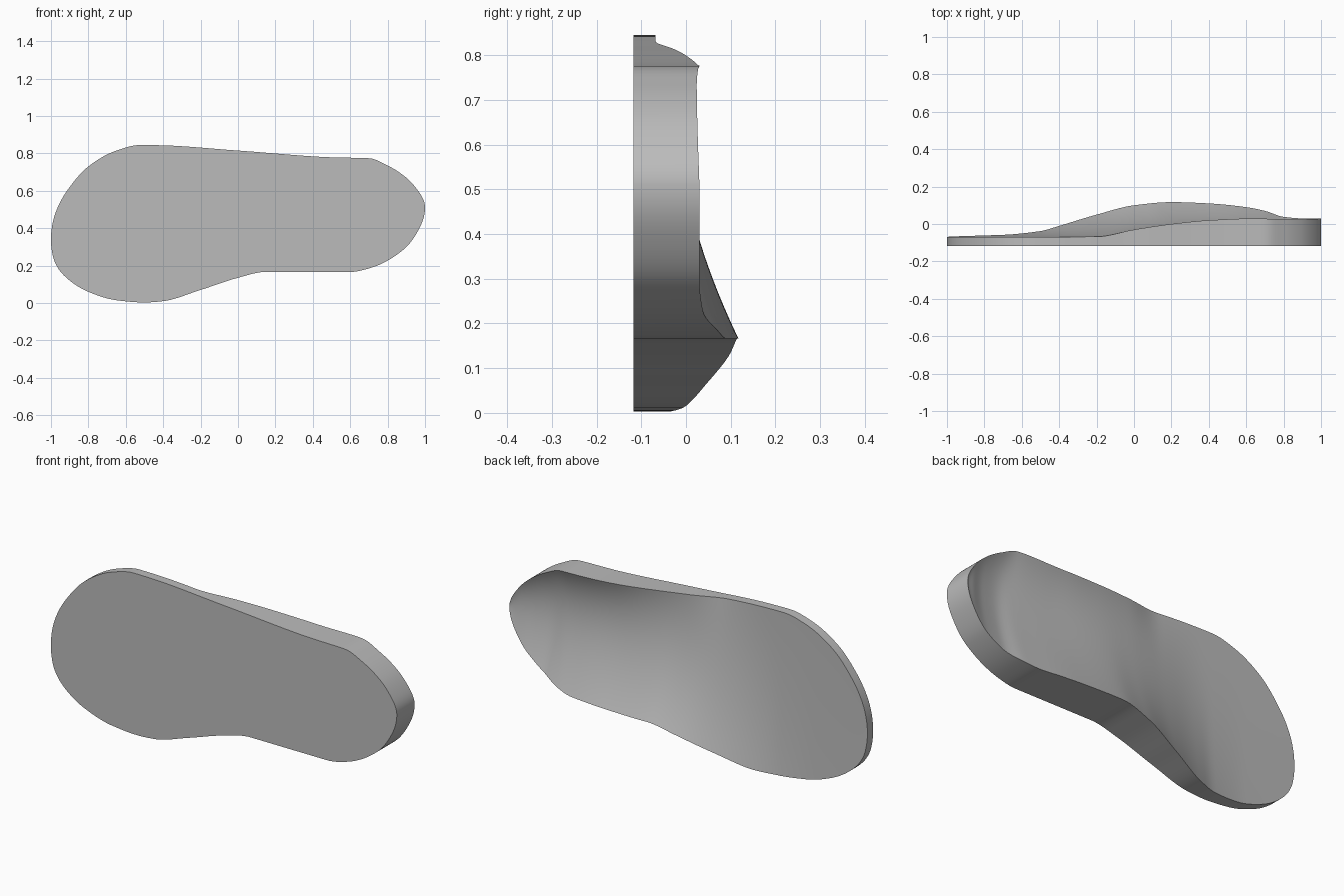
import bpy, bmesh, math

cube = bpy.data.objects.get("Cube")
if cube:
    bpy.data.objects.remove(cube, do_unlink=True)

FRONT = -0.117        # flat underside plane
COLS, ROWS = 110, 36

# Outline seen from the sole: (x, z)
upper = [(-1, .34), (-.98, .47), (-.9, .62), (-.8, .73), (-.65, .815), (-.52, .845),
         (-.4, .843), (0, .815), (.5, .779), (.7, .774), (.8, .735), (.9, .67), (.97, .59), (1, .51)]
lower = [(-1, .34), (-.98, .22), (-.9, .12), (-.8, .06), (-.65, .015), (-.5, .003), (-.4, .01),
         (-.2, .07), (0, .135), (.15, .167), (.6, .166), (.7, .185), (.89, .29), (.97, .4), (1, .51)]
# Heights of the arch rim, outer rim and footbed: (x, y)
arch_rim = [(-1, -.07), (-.7, -.058), (-.5, -.038), (-.4, -.01), (-.2, .05), (0, .1), (.2, .117),
            (.4, .11), (.6, .09), (.7, .07), (.8, .038), (.9, .03), (1, .03)]
outer_rim = [(-1, -.07), (-.2, -.068), (0, -.03), (.2, 0), (.4, .02), (.65, .03), (.8, .024), (1, .03)]
footbed = [(-1, -.07), (-.45, -.068), (-.1, -.045), (.2, -.035), (.5, -.045), (.75, -.05),
           (.88, -.025), (.96, .01), (1, .03)]


def angle(x):
    return math.acos(max(-1, min(1, -x)))


def curve(points, x):
    """Monotone cubic through the points, in an angle that rounds both ends."""
    u = [angle(p[0]) for p in points]
    v = [p[1] for p in points]
    n = len(points)
    d = [(v[i + 1] - v[i]) / (u[i + 1] - u[i]) for i in range(n - 1)]
    m = [d[0]] + [2 * a * b / (a + b) if a * b > 0 else 0 for a, b in zip(d, d[1:])] + [d[-1]]
    a = angle(x)
    k = max(i for i in range(n - 1) if u[i] <= a + 1e-9)
    h = u[k + 1] - u[k]
    t = (a - u[k]) / h
    return (v[k] * (1 + 2 * t) * (1 - t) ** 2 + h * m[k] * t * (1 - t) ** 2
            + v[k + 1] * t * t * (3 - 2 * t) + h * m[k + 1] * t * t * (t - 1))


def height(x, t):
    """Cupped footbed: a wide rise to the arch, a tight one to the outer rim."""
    bed = curve(footbed, x)
    return (bed + (curve(arch_rim, x) - bed) * (1 - t) ** 2
            + (curve(outer_rim, x) - bed) * t ** 4)


bm = bmesh.new()
grid, low_edge, high_edge = [], [], []
for i in range(COLS + 1):
    x = -math.cos(math.pi * i / COLS)
    z0, z1 = curve(lower, x), curve(upper, x)
    grid.append([bm.verts.new((x, height(x, j / ROWS), z0 + (z1 - z0) * j / ROWS))
                 for j in range(ROWS + 1)])
    low_edge.append(bm.verts.new((x, FRONT, z0)))
    high_edge.append(bm.verts.new((x, FRONT, z1)))

# Footbed surface and side walls
for i in range(COLS):
    a, b = grid[i], grid[i + 1]
    for j in range(ROWS):
        bm.faces.new((a[j], a[j + 1], b[j + 1], b[j]))
    bm.faces.new((low_edge[i], a[0], b[0], low_edge[i + 1]))
    bm.faces.new((high_edge[i], high_edge[i + 1], b[-1], a[-1]))
# Flat underside
bm.faces.new(low_edge + high_edge[::-1])
bmesh.ops.remove_doubles(bm, verts=bm.verts, dist=1e-5)
bmesh.ops.recalc_face_normals(bm, faces=bm.faces)

mesh = bpy.data.meshes.new("insole")
bm.to_mesh(mesh)
bm.free()
insole = bpy.data.objects.new("insole", mesh)
bpy.context.collection.objects.link(insole)

grey = bpy.data.materials.new("plain grey")
grey.use_nodes = True
grey.diffuse_color = (0.5, 0.5, 0.5, 1)
grey.node_tree.nodes["Principled BSDF"].inputs["Base Color"].default_value = (0.5, 0.5, 0.5, 1)
mesh.materials.append(grey)

bpy.ops.object.select_all(action='DESELECT')
insole.select_set(True)
bpy.context.view_layer.objects.active = insole
bpy.ops.object.shade_smooth_by_angle(angle=math.radians(35))
